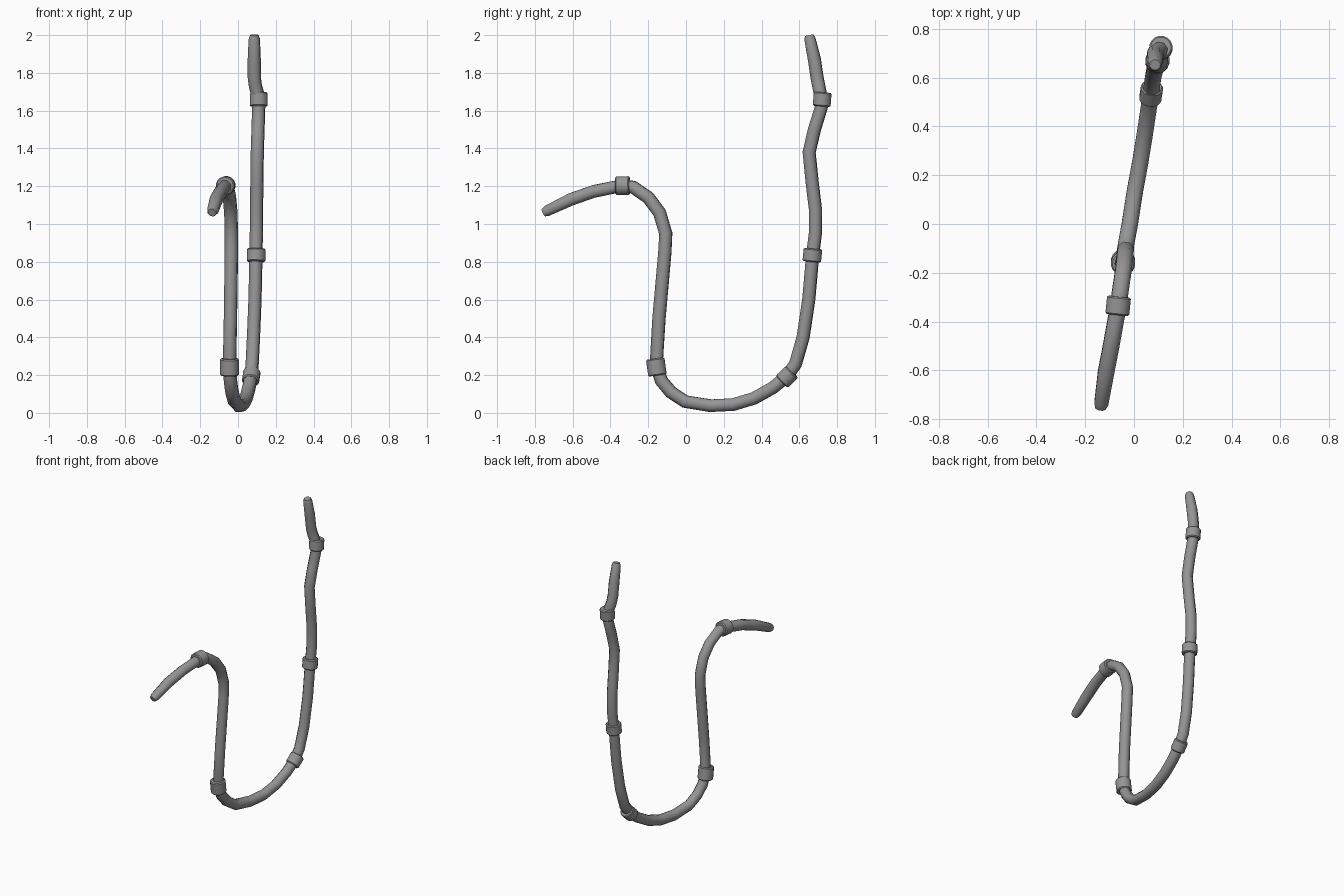
import bpy, bmesh
from math import cos, sin, pi
from mathutils import Vector

if "Cube" in bpy.data.objects:
    bpy.data.objects.remove(bpy.data.objects["Cube"], do_unlink=True)

grey = bpy.data.materials.new("pipe grey")
grey.use_nodes = True
grey.diffuse_color = (0.3, 0.3, 0.3, 1)
grey.node_tree.nodes["Principled BSDF"].inputs["Base Color"].default_value = (0.3, 0.3, 0.3, 1)


def sweep(name, centres, radii, sides, angle):
    """Sweep a round section along centres, keeping its twist steady."""
    bm = bmesh.new()
    pts = [Vector(p) for p in centres]
    side = Vector((1, 0, 0))
    rings = []
    for i, (p, r) in enumerate(zip(pts, radii)):
        ahead, behind = pts[min(i + 1, len(pts) - 1)], pts[max(i - 1, 0)]
        t = (ahead - p).normalized() + (p - behind).normalized()
        t.normalize()
        side = (side - t * side.dot(t)).normalized()
        up = t.cross(side)
        rings.append([bm.verts.new(p + r * (side * cos(a) + up * sin(a)))
                      for a in (2 * pi * (k + 0.5) / sides for k in range(sides))])
    for a, b in zip(rings, rings[1:]):
        for k in range(sides):
            n = (k + 1) % sides
            bm.faces.new((a[k], a[n], b[n], b[k]))
    bm.faces.new(rings[0][::-1])
    bm.faces.new(rings[-1])
    bmesh.ops.recalc_face_normals(bm, faces=bm.faces)
    mesh = bpy.data.meshes.new(name)
    bm.to_mesh(mesh)
    bm.free()
    mesh.materials.append(grey)
    ob = bpy.data.objects.new(name, mesh)
    bpy.context.collection.objects.link(ob)
    bpy.ops.object.select_all(action="DESELECT")
    ob.select_set(True)
    bpy.context.view_layer.objects.active = ob
    bpy.ops.object.shade_smooth_by_angle(angle=angle)


# Pipe centre line, from the drooping end to the tall end
path = [(-.138, -.755, 1.06), (-.134, -.735, 1.07), (-.115, -.61, 1.13), (-.092, -.49, 1.172),
        (-.065, -.34, 1.203), (-.057, -.28, 1.195), (-.045, -.2, 1.14), (-.038, -.14, 1.06),
        (-.035, -.107, .95), (-.035, -.112, .85), (-.04, -.143, .5), (-.045, -.158, .25),
        (-.04, -.13, .17), (-.032, -.08, .11), (-.018, -.005, .06), (.003, .13, .038),
        (.025, .25, .044), (.043, .36, .077), (.058, .46, .133), (.07, .535, .195),
        (.075, .58, .26), (.082, .62, .4), (.09, .65, .6), (.095, .67, .83),
        (.097, .685, .95), (.098, .685, 1.08), (.1, .668, 1.22), (.102, .652, 1.38),
        (.106, .68, 1.5), (.11, .72, 1.63), (.11, .715, 1.67), (.092, .703, 1.73),
        (.086, .693, 1.78), (.086, .68, 1.87), (.086, .656, 1.98), (.086, .652, 2.0)]
R = 0.036
radii = [R] * len(path)
radii[0] = radii[-1] = 0.023
radii[1] = radii[-2] = 0.031
sweep("bent_pipe", path, radii, 8, 0.9)

# Coupling rings: centre, direction, length, radius
couplings = {
    "front_coupling": ((-.065, -.335, 1.203), (.1, 1, .03), .075, .05),
    "lower_front_coupling": ((-.045, -.157, .243), (0, -.14, 1), .09, .05),
    "lower_rear_coupling": ((.07, .535, .192), (.1, .68, .65), .075, .046),
    "middle_rear_coupling": ((.096, .669, .835), (.02, .1, 1), .07, .05),
    "upper_rear_coupling": ((.11, .721, 1.66), (0, .08, 1), .075, .048),
}
for name, (c, d, length, r) in couplings.items():
    c, d = Vector(c), Vector(d).normalized()
    half, bevel = length / 2, 0.006
    steps = (-half, bevel - half, half - bevel, half)
    sweep(name, [c + d * s for s in steps], (r - bevel, r, r, r - bevel), 16, 0.6)
